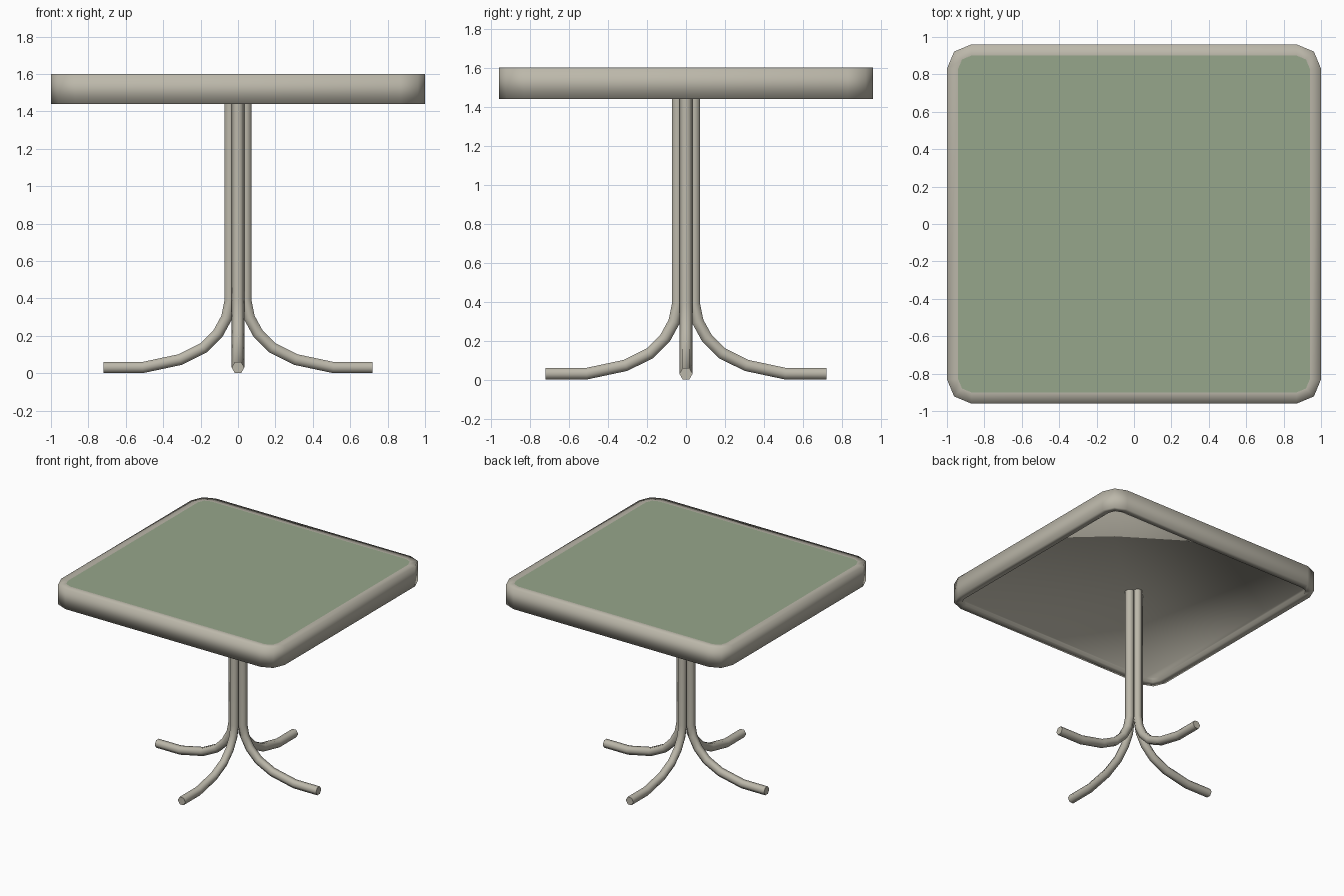
import bpy, bmesh, math
from mathutils import Vector

if "Cube" in bpy.data.objects:
    bpy.data.objects.remove(bpy.data.objects["Cube"])


def material(name, rgb):
    m = bpy.data.materials.new(name)
    m.diffuse_color = (*rgb, 1)
    m.use_nodes = True
    m.node_tree.nodes["Principled BSDF"].inputs["Base Color"].default_value = m.diffuse_color
    return m


BEIGE = material("warm grey metal", (0.50, 0.475, 0.40))
GREEN = material("sage green", (0.305, 0.381, 0.258))


def finish(name, bm, mat, angle, recalc=True):
    """Smooth shading with edges above the angle kept sharp."""
    if recalc:
        bmesh.ops.recalc_face_normals(bm, faces=bm.faces)
    for f in bm.faces:
        f.smooth = True
    for e in bm.edges:
        e.smooth = len(e.link_faces) == 2 and e.calc_face_angle() < math.radians(angle)
    me = bpy.data.meshes.new(name)
    bm.to_mesh(me)
    bm.free()
    me.materials.append(mat)
    ob = bpy.data.objects.new(name, me)
    bpy.context.collection.objects.link(ob)
    return ob


def outline(r, z):
    """Rounded rectangle, two segments per corner, counter-clockwise."""
    pts = []
    for i, (sx, sy) in enumerate([(1, 1), (-1, 1), (-1, -1), (1, -1)]):
        for k in range(3):
            a = math.radians(90 * i + 45 * k)
            pts.append(Vector((sx * 0.87 + r * math.cos(a), sy * 0.83 + r * math.sin(a), z)))
    return pts


def bridge(bm, a, b):
    n = len(a)
    for i in range(n):
        j = (i + 1) % n
        bm.faces.new((a[i], b[i], b[j], a[j]))


TOP, BOTTOM, UNDER = 1.60, 1.44, 1.47

# table rim: top lip, outer wall, bottom lip, recess wall and underside panel
bm = bmesh.new()
rings = [[bm.verts.new(p) for p in outline(r, z)]
         for r, z in ((0.07, TOP), (0.13, TOP), (0.13, BOTTOM), (0.07, BOTTOM), (0.07, UNDER))]
for a, b in zip(rings, rings[1:]):
    bridge(bm, a, b)
bm.faces.new(list(reversed(rings[-1])))
finish("table_rim", bm, BEIGE, 50, recalc=False)

# green table surface, flush with the rim
bm = bmesh.new()
bm.faces.new([bm.verts.new(p) for p in outline(0.07, TOP)])
finish("table_surface", bm, GREEN, 50, recalc=False)

# leg centre line (distance from axis, height)
PATH = [(0.042, UNDER), (0.042, 0.39), (0.061, 0.297), (0.107, 0.213),
        (0.185, 0.135), (0.31, 0.073), (0.51, 0.0305), (0.72, 0.0305)]
RADIUS = 0.034


def leg(name, turn):
    bm = bmesh.new()
    pts = [Vector((x, 0, z)) for x, z in PATH]
    rings = []
    for i, p in enumerate(pts):
        d0 = (p - pts[i - 1]).normalized() if i else (pts[1] - p).normalized()
        d1 = (pts[i + 1] - p).normalized() if i < len(pts) - 1 else d0
        t = (d0 + d1).normalized()
        n = Vector((-t.z, 0, t.x)) / t.dot(d0)      # mitred in-plane normal
        rings.append([bm.verts.new(p + RADIUS * (Vector((0, math.cos(a), 0)) + n * math.sin(a)))
                      for a in (k * math.pi / 3 for k in range(6))])
    for a, b in zip(rings, rings[1:]):
        bridge(bm, a, b)
    bm.faces.new(rings[0])
    bm.faces.new(rings[-1])
    ob = finish(name, bm, BEIGE, 65)
    ob.rotation_euler.z = turn


# four bent tube legs
for k, side in enumerate(("right", "back", "left", "front")):
    leg(side + "_leg", k * math.pi / 2)
